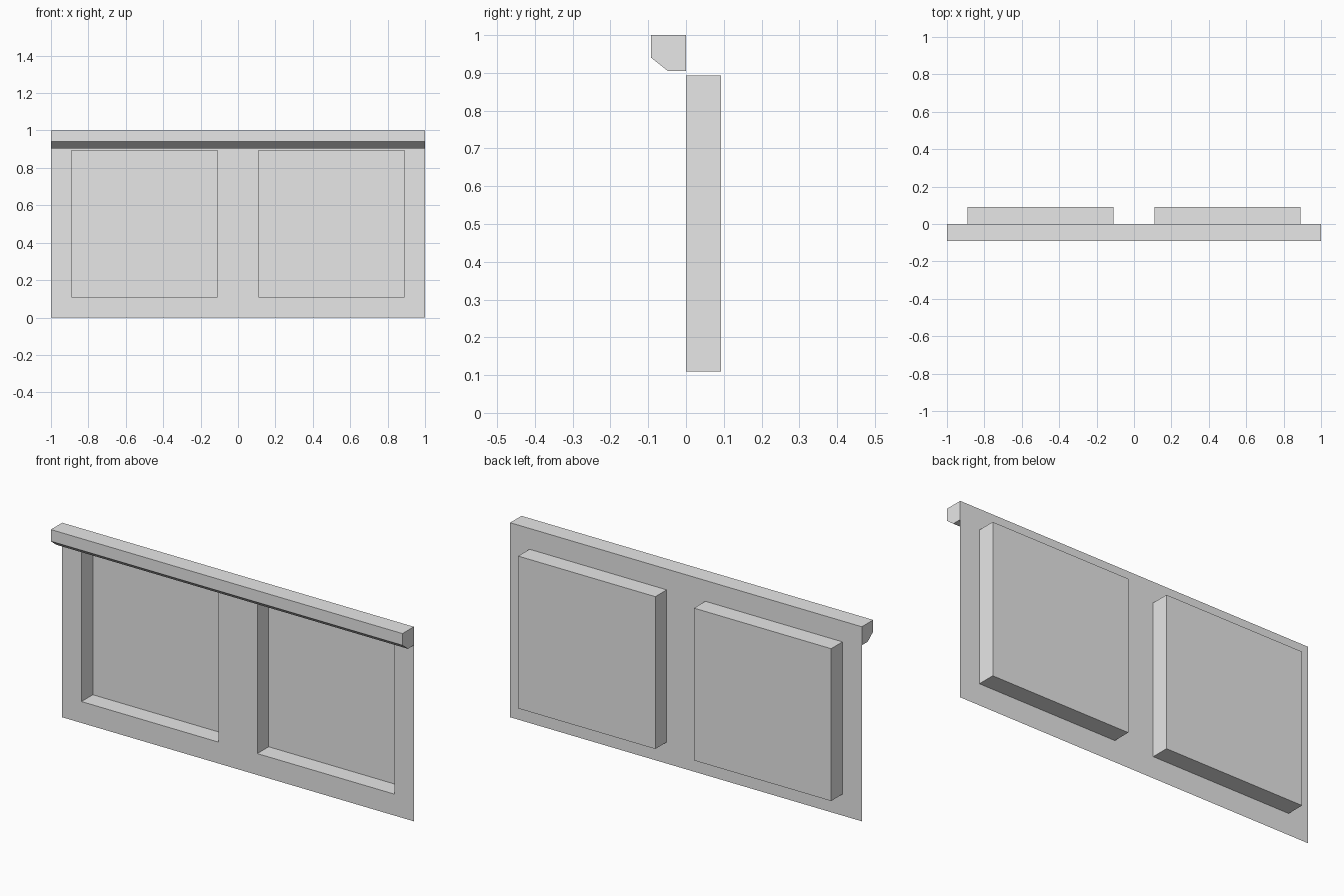
import bpy
import bmesh

cube = bpy.data.objects.get("Cube")
if cube:
    bpy.data.objects.remove(cube, do_unlink=True)

grey = bpy.data.materials.new("light grey")
grey.use_nodes = True
colour = (0.8, 0.8, 0.8, 1)
grey.diffuse_color = colour
grey.node_tree.nodes["Principled BSDF"].inputs["Base Color"].default_value = colour

DEPTH = 0.092


def finish(name, bm):
    mesh = bpy.data.meshes.new(name)
    bm.to_mesh(mesh)
    bm.free()
    mesh.materials.append(grey)
    obj = bpy.data.objects.new(name, mesh)
    bpy.context.collection.objects.link(obj)


# Thin sheet split into cells; the two large cells are pushed back into trays
bm = bmesh.new()
xs = [-1, -0.89, -0.11, 0.11, 0.89, 1]
zs = [0, 0.11, 0.893, 1]
grid = [[bm.verts.new((x, 0, z)) for x in xs] for z in zs]
cells = {}
for j in range(len(zs) - 1):
    for i in range(len(xs) - 1):
        cells[i, j] = bm.faces.new(
            (grid[j][i], grid[j][i + 1], grid[j + 1][i + 1], grid[j + 1][i]))
trays = [cells[1, 1], cells[3, 1]]
for face in bmesh.ops.extrude_discrete_faces(bm, faces=trays)["faces"]:
    bmesh.ops.translate(bm, verts=face.verts, vec=(0, DEPTH, 0))
finish("recessed_panel", bm)

# Top rail: chamfered profile swept along x, its back closed by the panel
bm = bmesh.new()
profile = [(0, 1), (-DEPTH, 1), (-DEPTH, 0.94), (-0.048, 0.905), (0, 0.905)]
ends = [[bm.verts.new((x, y, z)) for y, z in profile] for x in (-1, 1)]
for end in ends:
    bm.faces.new(end)
for k in range(len(profile) - 1):
    bm.faces.new((ends[0][k], ends[0][k + 1], ends[1][k + 1], ends[1][k]))
bmesh.ops.recalc_face_normals(bm, faces=bm.faces)
finish("top_rail", bm)
